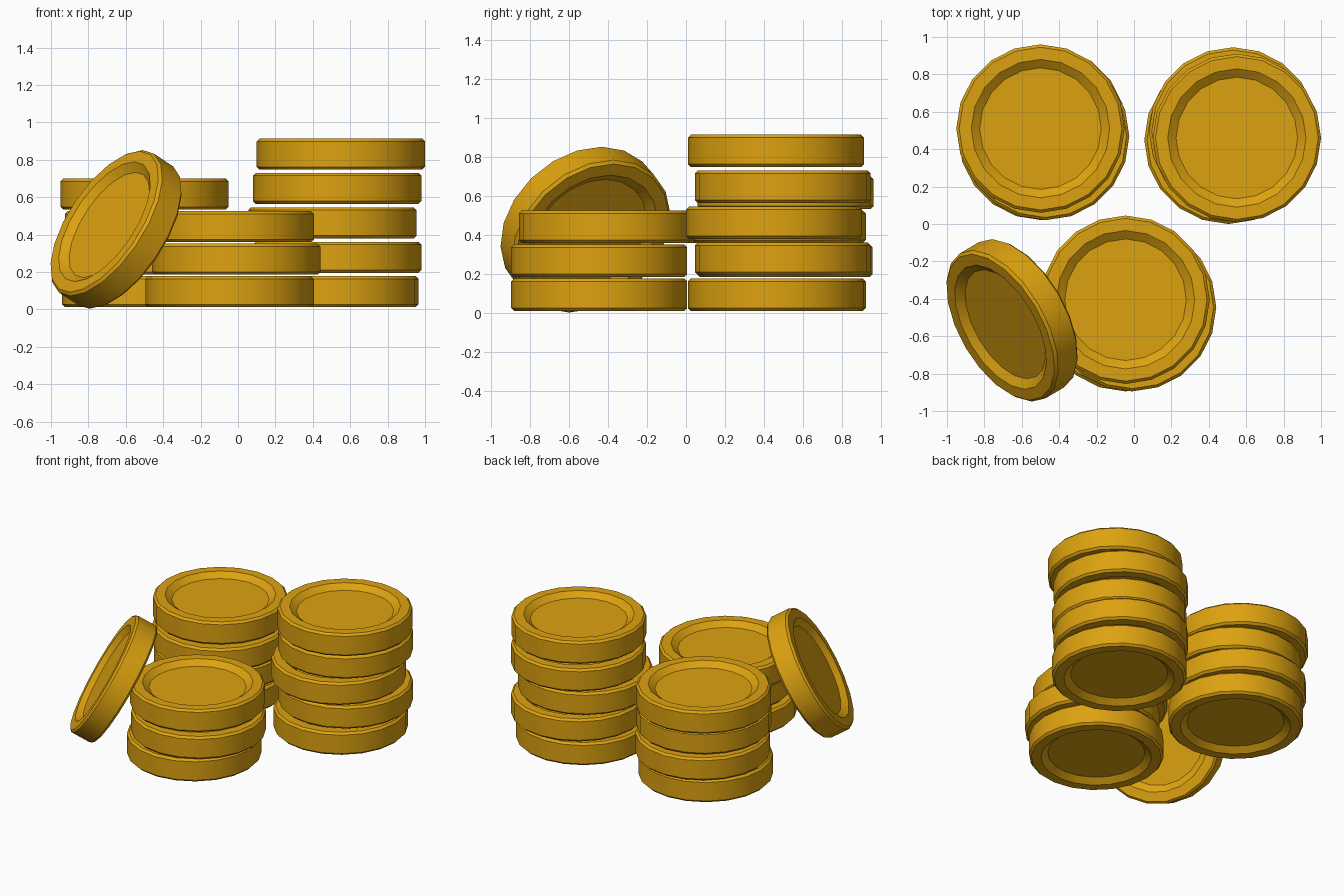
import bpy, bmesh, math
from mathutils import Vector

cube = bpy.data.objects.get("Cube")
if cube:
    bpy.data.objects.remove(cube, do_unlink=True)

SIDES = 20
HALF = 0.083      # half of a coin's thickness

gold = bpy.data.materials.new("gold")
gold.use_nodes = True
gold.diffuse_color = (0.72, 0.36, 0.005, 1)
gold.node_tree.nodes["Principled BSDF"].inputs["Base Color"].default_value = gold.diffuse_color


def coin_mesh():
    """Turn a coin profile: recessed floor, raised rim, bevelled edge, both faces alike."""
    upper = [(0.325, HALF - 0.035), (0.37, HALF), (0.435, HALF), (0.45, HALF - 0.015)]
    profile = upper + [(r, -z) for r, z in reversed(upper)]
    bm = bmesh.new()
    rings = []
    for r, z in profile:
        angles = [math.tau * i / SIDES for i in range(SIDES)]
        rings.append([bm.verts.new((r * math.cos(a), r * math.sin(a), z)) for a in angles])
    for a, b in zip(rings, rings[1:]):
        for i in range(SIDES):
            j = (i + 1) % SIDES
            bm.faces.new((a[i], b[i], b[j], a[j]))
    bm.faces.new(rings[0])
    bm.faces.new(rings[-1][::-1])
    bmesh.ops.recalc_face_normals(bm, faces=bm.faces)
    mesh = bpy.data.meshes.new("coin")
    bm.to_mesh(mesh)
    bm.free()
    mesh.materials.append(gold)
    return mesh


def add_coin(name, location):
    obj = bpy.data.objects.new(name, coin_mesh())
    bpy.context.collection.objects.link(obj)
    obj.location = location
    bpy.ops.object.select_all(action="DESELECT")
    obj.select_set(True)
    bpy.context.view_layer.objects.active = obj
    bpy.ops.object.shade_smooth_by_angle(angle=math.radians(30))
    return obj


# Stacks: vertical step, then coin centres from the bottom up
stacks = {
    "back_left_stack": (0.184, [(0.515, 0.46), (0.53, 0.495), (0.505, 0.45),
                                (0.53, 0.495), (0.55, 0.46)]),
    "back_right_stack": (0.174, [(-0.49, 0.47), (-0.49, 0.505), (-0.475, 0.47),
                                 (-0.50, 0.51)]),
    "front_stack": (0.174, [(-0.045, -0.445), (-0.01, -0.445), (-0.045, -0.405)]),
}
for name, (step, centres) in stacks.items():
    for level, (x, y) in enumerate(centres):
        add_coin(f"{name}_coin_{level + 1}", (x, y, 0.012 + HALF + level * step))

# Coin leaning on the front stack
leaning = add_coin("leaning_coin", (-0.652, -0.515, 0.428))
leaning.rotation_euler = Vector((-0.75, -0.44, 0.5)).to_track_quat("Z", "Y").to_euler()
